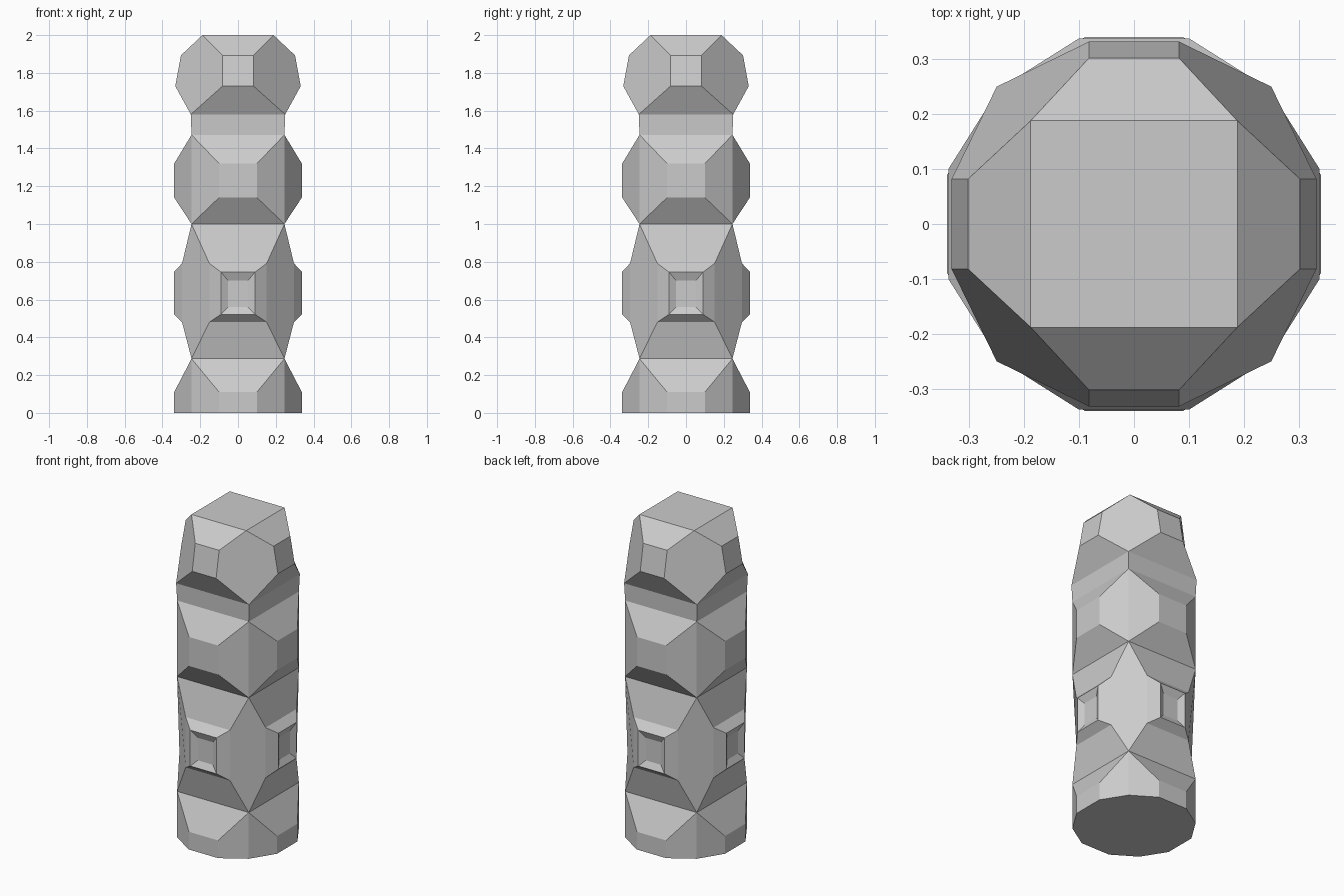
import bpy, bmesh
from math import pi
from mathutils import Matrix, Vector

if "Cube" in bpy.data.objects:
    bpy.data.objects.remove(bpy.data.objects["Cube"])

ROTS = [Matrix.Rotation(i * pi / 2, 3, 'Z') for i in range(4)]


def around(bm, pts):
    """One face, repeated on all four sides."""
    for r in ROTS:
        bm.faces.new([bm.verts.new(r @ Vector(p)) for p in pts])


def strip(bm, rows):
    """Front panel made of rows (half width, depth, z), bottom to top."""
    for (w0, d0, z0), (w1, d1, z1) in zip(rows, rows[1:]):
        around(bm, [(-w0, -d0, z0), (w0, -d0, z0), (w1, -d1, z1), (-w1, -d1, z1)])


def flanks(bm, pts):
    """Face beside the front panel plus its mirror image."""
    around(bm, pts)
    around(bm, [(-x, y, z) for x, y, z in reversed(pts)])


def cap(bm, pts):
    """Horizontal end face through points given for one side."""
    bm.faces.new([bm.verts.new(r @ Vector(p)) for r in ROTS for p in pts])


def corner(bm, rows):
    """Corner face: rows are the end point and panel-side points up the left edge."""
    left = [(w, -d, z) for w, d, z in rows]
    right = [(d, -w, z) for w, d, z in rows[1:-1]]
    around(bm, left + right[::-1])


def finish(bm, name):
    bmesh.ops.remove_doubles(bm, verts=bm.verts, dist=0.0005)
    bmesh.ops.recalc_face_normals(bm, faces=bm.faces)
    me = bpy.data.meshes.new(name)
    bm.to_mesh(me)
    bm.free()
    ob = bpy.data.objects.new(name, me)
    bpy.context.collection.objects.link(ob)


S = 0.246            # half width of the square necks
bm = bmesh.new()

# base block
strip(bm, [(0.10, 0.338, 0), (0.10, 0.338, 0.11), (S, S, 0.287)])
flanks(bm, [(0.10, -0.338, 0), (S, -S, 0), (S, -S, 0.287), (0.10, -0.338, 0.11)])
cap(bm, [(-S, -S, 0), (-0.10, -0.338, 0), (0.10, -0.338, 0)])

# carved block with diamond corners and recessed panels
lo, hi = (0.152, 0.296, 0.48), (0.152, 0.296, 0.792)
strip(bm, [(S, S, 0.287), lo, (0.09, 0.34, 0.522), (0.052, 0.32, 0.56),
           (0.052, 0.32, 0.70), (0.09, 0.34, 0.745), hi, (S, S, 1.0)])
flanks(bm, [(0.09, -0.34, 0.522), (0.152, -0.296, 0.48),
            (0.152, -0.296, 0.792), (0.09, -0.34, 0.745)])
flanks(bm, [(0.052, -0.32, 0.56), (0.09, -0.34, 0.522),
            (0.09, -0.34, 0.745), (0.052, -0.32, 0.70)])
corner(bm, [(S, S, 0.287), lo, hi, (S, S, 1.0)])

# upper block and neck
strip(bm, [(S, S, 1.0), (0.10, 0.338, 1.14), (0.10, 0.338, 1.32),
           (S, S, 1.472), (0.25, 0.25, 1.58)])
flanks(bm, [(0.10, -0.338, 1.14), (S, -S, 1.0), (S, -S, 1.472), (0.10, -0.338, 1.32)])

# head block
a, b = (0.082, 0.332, 1.73), (0.082, 0.302, 1.893)
strip(bm, [(0.25, 0.25, 1.58), a, b, (0.188, 0.188, 2.0)])
corner(bm, [(0.25, 0.25, 1.58), a, b, (0.188, 0.188, 2.0)])
cap(bm, [(0.188, -0.188, 2.0)])

finish(bm, "carved_pillar")
